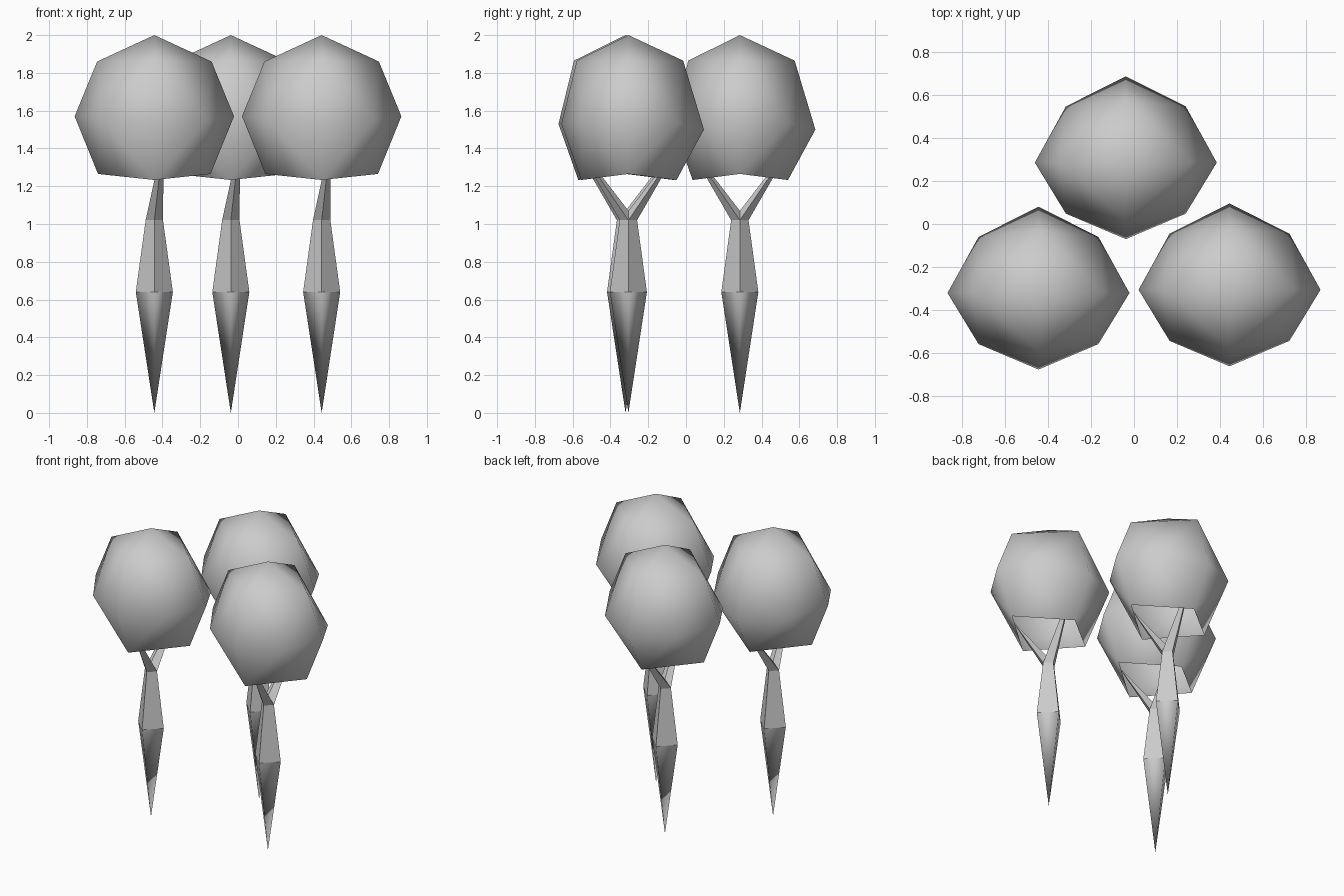
import bpy, bmesh

if "Cube" in bpy.data.objects:
    bpy.data.objects.remove(bpy.data.objects["Cube"])

TREES = [(-0.443, -0.32), (-0.038, 0.285), (0.443, -0.305)]


def finish(bm, name, xy):
    bmesh.ops.recalc_face_normals(bm, faces=bm.faces)
    mesh = bpy.data.meshes.new(name)
    bm.to_mesh(mesh)
    bm.free()
    ob = bpy.data.objects.new(name, mesh)
    ob.location = (xy[0], xy[1], 0)
    bpy.context.collection.objects.link(ob)
    return ob


def diamond(bm, r, z):
    return [bm.verts.new((x * r, y * r, z)) for x, y in ((1, 0), (0, 1), (-1, 0), (0, -1))]


# Crown: once-subdivided octahedron, open at the bottom
def crown(xy):
    bm = bmesh.new()
    top = bm.verts.new((0, 0, 2.0))
    upper = [bm.verts.new(p) for p in ((0.303, 0, 1.86), (0, 0.29, 1.865),
                                       (-0.303, 0, 1.86), (0, -0.273, 1.865))]
    waist = [bm.verts.new(p) for p in (
        (0.422, 0, 1.57), (0.278, 0.26, 1.535), (0, 0.40, 1.50), (-0.278, 0.26, 1.535),
        (-0.422, 0, 1.57), (-0.278, -0.237, 1.55), (0, -0.355, 1.53), (0.278, -0.237, 1.55))]
    lower = [bm.verts.new(p) for p in ((0.298, 0, 1.265), (0, 0.255, 1.233),
                                       (-0.298, 0, 1.265), (0, -0.25, 1.233))]
    for i in range(4):
        j = (i + 1) % 4
        a, mid, b = waist[2 * i], waist[2 * i + 1], waist[2 * j]
        bm.faces.new((top, upper[i], upper[j]))
        for ring in (upper, lower):
            bm.faces.new((ring[i], a, mid))
            bm.faces.new((ring[i], mid, ring[j]))
            bm.faces.new((ring[j], mid, b))
    for f in bm.faces:
        f.smooth = True
    finish(bm, "crown", xy)


# Trunk: four-sided spike, tapered stem and a two-way fork
def trunk(xy):
    bm = bmesh.new()
    foot = bm.verts.new((0, 0, 0))
    wide = diamond(bm, 0.098, 0.64)
    neck = diamond(bm, 0.046, 1.02)
    crotch = bm.verts.new((0, 0, 1.07))
    for i in range(4):
        j = (i + 1) % 4
        bm.faces.new((foot, wide[j], wide[i])).smooth = True
        bm.faces.new((wide[i], wide[j], neck[j], neck[i]))
    for side, y in ((1, 0.30), (3, -0.30)):
        tip = bm.verts.new((0.05, y, 1.46))
        loop = (neck[0], neck[side], neck[2], crotch)
        for k in range(4):
            bm.faces.new((loop[k], loop[(k + 1) % 4], tip))
    for i in range(4):
        bm.edges.get((wide[i], wide[(i + 1) % 4])).smooth = False
    finish(bm, "forked_trunk", xy)


for spot in TREES:
    crown(spot)
    trunk(spot)
